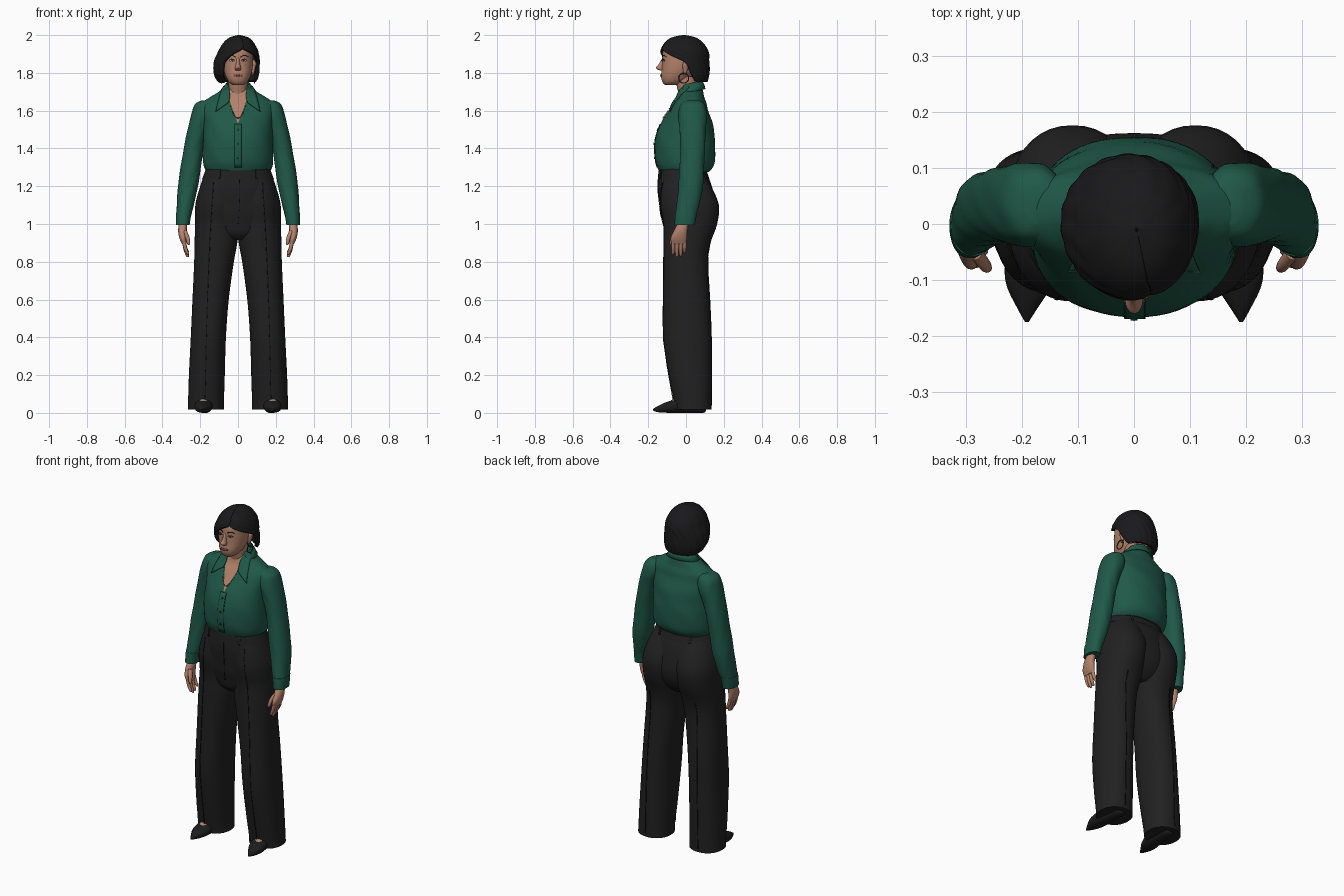
import bpy, bmesh
from math import sin, cos, pi, radians
from mathutils import Vector
from mathutils.bvhtree import BVHTree

default_cube = bpy.data.objects.get("Cube")
if default_cube:
    bpy.data.objects.remove(default_cube, do_unlink=True)


def material(name, red, green, blue, roughness=0.7):
    mat = bpy.data.materials.new(name)
    mat.use_nodes = True
    mat.diffuse_color = (red, green, blue, 1)
    shader = next(n for n in mat.node_tree.nodes if n.type == 'BSDF_PRINCIPLED')
    shader.inputs["Base Color"].default_value = (red, green, blue, 1)
    shader.inputs["Roughness"].default_value = roughness
    return mat


GREEN = material("blouse green", .014, .1, .063)
SEAM_GREEN = material("seam green", .006, .04, .025)
BLACK = material("trouser black", .015, .015, .016)
SEAM = material("seam black", .006, .006, .006)
HAIR = material("hair black", .01, .01, .011)
SHOE = material("shoe black", .012, .012, .013)
SKIN = material("skin", .45, .22, .145)
LIPS = material("lip rose", .32, .09, .075)
WHITE = material("eye white", .55, .5, .46)
METAL = material("dark metal", .06, .045, .035)
parts = []


def grid(name, rows, mat, closed=True, thick=0):
    """Skin rows of points; closed rows are capped, open sheets get thickness."""
    bm = bmesh.new()
    vs = [[bm.verts.new(p) for p in row] for row in rows]
    n = len(rows[0])
    for a, b in zip(vs, vs[1:]):
        for i in range(n if closed else n - 1):
            j = (i + 1) % n
            bm.faces.new((a[i], a[j], b[j], b[i]))
    if closed:
        bm.faces.new(vs[0])
        bm.faces.new(vs[-1])
    bmesh.ops.recalc_face_normals(bm, faces=bm.faces)
    mesh = bpy.data.meshes.new(name)
    bm.to_mesh(mesh)
    bm.free()
    mesh.materials.append(mat)
    obj = bpy.data.objects.new(name, mesh)
    bpy.context.collection.objects.link(obj)
    parts.append(obj)
    if thick:
        mod = obj.modifiers.new("thickness", 'SOLIDIFY')
        mod.thickness, mod.offset = thick, 0
    return obj


def smooth_rings(rings, sub):
    """Catmull-Rom interpolation of every ring value."""
    pts = [rings[0], *rings, rings[-1]]
    out = []
    for p, q, r, s in zip(pts, pts[1:], pts[2:], pts[3:]):
        for k in range(sub):
            t = k / sub
            out.append([b + .5 * t * (c - a + t * (2 * a - 5 * b + 4 * c - d
                        + t * (3 * (b - c) + d - a))) for a, b, c, d in zip(p, q, r, s)])
    return out + [list(rings[-1])]


def power(v, e):
    return abs(v) ** e * (1 if v > 0 else -1)


def loft(name, rings, mat, side=1, n=40, shape=2.2, sub=4, along_y=False, ripple=0):
    """Rings are (station, centre x, centre other, radius x, radius other)."""
    rows = []
    for s, cx, cy, rx, ry in smooth_rings(rings, sub):
        row = []
        for i in range(n):
            t = 2 * pi * i / n
            g = 1 + ripple * sin(7 * t + 40 * s)
            x = side * (cx + rx * g * power(cos(t), 2 / shape))
            y = cy + ry * g * power(sin(t), 2 / shape)
            row.append((x, s, y) if along_y else (x, y, s))
        rows.append(row)
    return grid(name, rows, mat)


def tree(obj):
    mesh = obj.data
    return BVHTree.FromPolygons([v.co for v in mesh.vertices], [p.vertices[:] for p in mesh.polygons])


def strip(name, trees, left, right, mat, side=1, lift=.002, thick=.003, back=False, sub=4):
    """Thin plate between two x,z edges, laid on the surfaces below it."""
    d = -1 if back else 1
    rows = []
    for a, b in zip(smooth_rings(left, sub), smooth_rings(right, sub)):
        row = []
        for k in range(6):
            x, z = (u + (v - u) * k / 5 for u, v in zip(a, b))
            hits = [t.ray_cast(Vector((side * x, -d, z)), Vector((0, d, 0))) for t in trees]
            ys = [h[0].y * d for h in hits if h[0]]
            row.append((side * x, d * ((min(ys) if ys else .02) - lift), z))
        rows.append(row)
    return grid(name, rows, mat, closed=False, thick=thick)


def line(name, trees, path, width, mat, **options):
    return strip(name, trees, [(x - width / 2, z) for x, z in path],
                 [(x + width / 2, z) for x, z in path], mat, **options)


def oval(name, trees, x, z, rx, rz, mat, **options):
    angles = [.15 + (pi - .3) * k / 8 for k in range(9)]
    return strip(name, trees, [(x - rx * sin(t), z + rz * cos(t)) for t in angles],
                 [(x + rx * sin(t), z + rz * cos(t)) for t in angles], mat, sub=1, **options)


# Blouse with an open V neck
blouse = loft("blouse", [
    (1.275, 0, -.01, .165, .13), (1.3, 0, -.005, .18, .147), (1.34, 0, -.005, .186, .158),
    (1.42, 0, -.005, .186, .16), (1.48, 0, -.003, .183, .152), (1.54, 0, .005, .185, .135),
    (1.6, 0, .012, .195, .105), (1.64, 0, .02, .19, .088), (1.67, 0, .025, .15, .072),
    (1.7, 0, .027, .1, .064), (1.725, 0, .028, .06, .058)], GREEN, n=64, ripple=.006)
blouse.data.materials.append(SKIN)
V_BOTTOM, V_SLOPE = 1.53, .36
bm = bmesh.new()
bm.from_mesh(blouse.data)
for s in (1, -1):
    bmesh.ops.bisect_plane(bm, geom=bm.verts[:] + bm.edges[:] + bm.faces[:],
                           plane_co=(0, 0, V_BOTTOM), plane_no=(s, 0, -V_SLOPE))
for f in bm.faces:
    c = f.calc_center_median()
    if c.y < .02 and abs(c.x) < (c.z - V_BOTTOM) * V_SLOPE:
        f.material_index = 1
bm.to_mesh(blouse.data)
bm.free()

# Neck, head and nose
neck = loft("neck", [(1.62, 0, .025, .045, .045), (1.7, 0, .01, .05, .052),
                     (1.78, 0, -.005, .05, .055)], SKIN)
head = loft("head", [
    (1.735, 0, -.075, .026, .035), (1.75, 0, -.068, .048, .056), (1.78, 0, -.052, .065, .08),
    (1.82, 0, -.036, .076, .092), (1.87, 0, -.025, .08, .1), (1.92, 0, -.02, .075, .1),
    (1.96, 0, -.015, .05, .07)], SKIN)
loft("nose", [(1.812, 0, -.126, .013, .01), (1.825, 0, -.135, .016, .025),
              (1.845, 0, -.127, .011, .018), (1.878, 0, -.116, .008, .01)], SKIN, n=20, shape=2)
chest, face = [tree(blouse), tree(neck)], [tree(head)]

# Painted face
oval("lips", face, 0, 1.786, .025, .007, LIPS)
line("mouth_line", face, [(-.022, 1.787), (0, 1.785), (.022, 1.787)], .002, METAL, lift=.004)
for s, label in ((1, "left"), (-1, "right")):
    oval(label + "_eye", face, .032, 1.866, .014, .006, WHITE, side=s)
    oval(label + "_iris", face, .031, 1.866, .006, .006, METAL, side=s, lift=.004)
    strip(label + "_eyelid", face, [(.016, 1.868), (.032, 1.875), (.048, 1.868)],
          [(.016, 1.866), (.032, 1.871), (.048, 1.866)], HAIR, side=s, lift=.004)
    strip(label + "_brow", face, [(.014, 1.887), (.034, 1.895), (.054, 1.886)],
          [(.014, 1.882), (.034, 1.89), (.054, 1.885)], HAIR, side=s)
    loft(label + "_ear", [(1.79, .078, -.008, .005, .007), (1.82, .082, -.003, .009, .014),
                          (1.85, .086, .002, .011, .019), (1.87, .083, .002, .004, .008)],
         SKIN, side=s, n=16)
    bpy.ops.mesh.primitive_torus_add(location=(s * .088, -.012, 1.772), rotation=(0, pi / 2, 0),
                                     major_radius=.026, minor_radius=.003,
                                     major_segments=32, minor_segments=8)
    hoop = bpy.context.object
    hoop.name = label + "_earring"
    hoop.data.materials.append(METAL)
    parts.append(hoop)

# Side-parted bob: the last two values are the edge angles of the face opening
rows = []
for z, cx, cy, rx, ry, a, b in smooth_rings([
        (1.755, -.002, .03, .09, .075, -46, 105), (1.775, -.005, .02, .105, .09, -42, 102),
        (1.81, -.007, .005, .113, .11, -38, 98), (1.86, -.006, -.005, .111, .118, -35, 88),
        (1.9, 0, -.008, .1, .12, -14, 50), (1.93, .002, -.01, .088, .111, 15, 15),
        (1.96, .004, -.012, .068, .088, 15, 15), (1.98, .005, -.012, .042, .055, 15, 15),
        (1.991, .005, -.012, .002, .002, 15, 15)], 6):
    b, row = max(a, b), []
    for i in range(97):
        t = radians(b + (a + 360 - b) * i / 96)
        g = 1 + .01 * sin(i * pi / 4 + z * 30)
        row.append((cx + rx * g * sin(t), cy - ry * g * cos(t), z))
    rows.append(row)
grid("hair", rows, HAIR, closed=False, thick=.02)

# Collar, placket, buttons and necklace
turns = [-2.2 + 4.4 * i / 32 for i in range(33)]
grid("collar", [[(rx * sin(t), .024 + ry * cos(t), z + .015 * cos(t)) for t in turns]
                for rx, ry, z in ((.057, .058, 1.725), (.062, .063, 1.742),
                                  (.078, .07, 1.722), (.096, .077, 1.699))],
     GREEN, closed=False, thick=.006)
line("placket", chest, [(0, 1.53), (0, 1.42), (0, 1.3)], .036, GREEN)
line("placket_seam", chest, [(.019, 1.53), (.019, 1.42), (.019, 1.3)], .003, SEAM_GREEN)
for i in range(3):
    oval("button", chest, 0, 1.5 - .075 * i, .006, .006, SEAM_GREEN, lift=.005)
for i in range(-9, 10):
    x = i * .005
    oval("necklace_bead", chest, x, 1.562 + 40 * x * x, .003, .003, METAL, lift=.004)

# Trouser seat and waistband
seat = loft("trouser_seat", [
    (.915, 0, .005, .05, .08), (.95, 0, .008, .14, .115), (1.0, 0, .015, .2, .135),
    (1.05, 0, .014, .218, .147), (1.1, 0, .01, .222, .149), (1.2, 0, -.006, .2, .143),
    (1.29, 0, -.02, .166, .12)], BLACK, n=56)
band = loft("waistband", [(1.235, 0, -.012, .191, .137), (1.265, 0, -.016, .18, .131),
                          (1.292, 0, -.02, .17, .124)], BLACK, n=56)
line("fly_seam", [tree(seat)], [(.008, 1.235), (.008, 1.12), (0, 1.0)], .003, SEAM)

for s, label in ((1, "left"), (-1, "right")):
    strip(label + "_collar_flap", chest, [(.05, 1.735), (.043, 1.68), (.048, 1.645)],
          [(.078, 1.73), (.1, 1.67), (.118, 1.595)], GREEN, side=s, lift=.007, thick=.006)
    # Sleeve and cuff
    loft(label + "_sleeve", [
        (1.655, .165, .035, .025, .035), (1.635, .175, .035, .052, .062),
        (1.58, .186, .035, .061, .075), (1.5, .212, .035, .055, .07),
        (1.4, .235, .035, .052, .066), (1.3, .25, .03, .054, .065),
        (1.2, .265, .025, .053, .065), (1.1, .279, .01, .045, .06),
        (1.04, .289, -.002, .038, .055), (1.0, .292, -.006, .034, .052)],
         GREEN, side=s, ripple=.012)
    loft(label + "_cuff", [(1.06, .286, .001, .042, .058), (1.03, .29, -.003, .039, .056),
                           (.995, .292, -.007, .036, .054)], GREEN, side=s)
    # Hand with four fingers and a thumb
    loft(label + "_palm", [(1.01, .291, -.012, .02, .028), (.965, .294, -.028, .023, .036),
                           (.925, .291, -.038, .019, .043), (.893, .284, -.038, .012, .038)],
         SKIN, side=s, n=24)
    for i, length in enumerate((.055, .068, .064, .046)):
        y = -.068 + .02 * i
        loft(label + "_finger", [(.91, .287, y, .01, .01), (.9 - length / 2, .279, y, .01, .01),
                                 (.9 - length, .268, y, .008, .008),
                                 (.892 - length, .265, y, .003, .003)], SKIN, side=s, n=12, shape=2)
    loft(label + "_thumb", [(.965, .283, -.05, .012, .014), (.93, .268, -.07, .011, .012),
                            (.9, .262, -.078, .009, .009), (.888, .261, -.079, .003, .003)],
         SKIN, side=s, n=12, shape=2)
    # Wide trouser leg with pressed creases and belt loops
    leg = loft(label + "_trouser_leg", [
        (.018, .17, .037, .096, .098), (.07, .169, .034, .095, .101), (.2, .165, .022, .095, .113),
        (.4, .157, .007, .093, .127), (.6, .145, .003, .096, .123), (.8, .127, -.002, .105, .118),
        (.9, .117, .005, .113, .125), (1.0, .112, .022, .115, .143), (1.1, .108, .018, .118, .156),
        (1.2, .097, 0, .102, .132), (1.29, .07, -.02, .085, .095)], BLACK, side=s)
    cloth = [tree(leg), tree(seat)]
    crease = [(.13, 1.22), (.15, .9), (.165, .5), (.175, .04)]
    line(label + "_front_crease", cloth, crease, .004, SEAM, side=s)
    line(label + "_back_crease", cloth, crease[1:], .004, SEAM, side=s, back=True)
    for back in (False, True):
        line(label + "_belt_loop", [tree(band)], [(.1, 1.288), (.1, 1.24)], .012, BLACK,
             side=s, back=back, lift=.004)
    # Pointed shoe with the instep showing
    loft(label + "_shoe", [
        (-.175, .191, .016, .003, .004), (-.15, .19, .02, .018, .016), (-.11, .187, .028, .04, .027),
        (-.07, .183, .034, .047, .034), (0, .176, .045, .044, .045), (.09, .172, .045, .034, .045),
        (.105, .172, .045, .02, .035)], SHOE, side=s, along_y=True)
    loft(label + "_instep", [(-.095, .186, .048, .012, .008), (-.07, .183, .052, .026, .02),
                             (-.02, .178, .065, .03, .03)], SKIN, side=s, along_y=True, n=20)

# Smooth shading with crisp edges
bpy.ops.object.select_all(action='DESELECT')
for obj in parts:
    obj.select_set(True)
bpy.context.view_layer.objects.active = parts[0]
bpy.ops.object.shade_smooth_by_angle(angle=radians(40))
